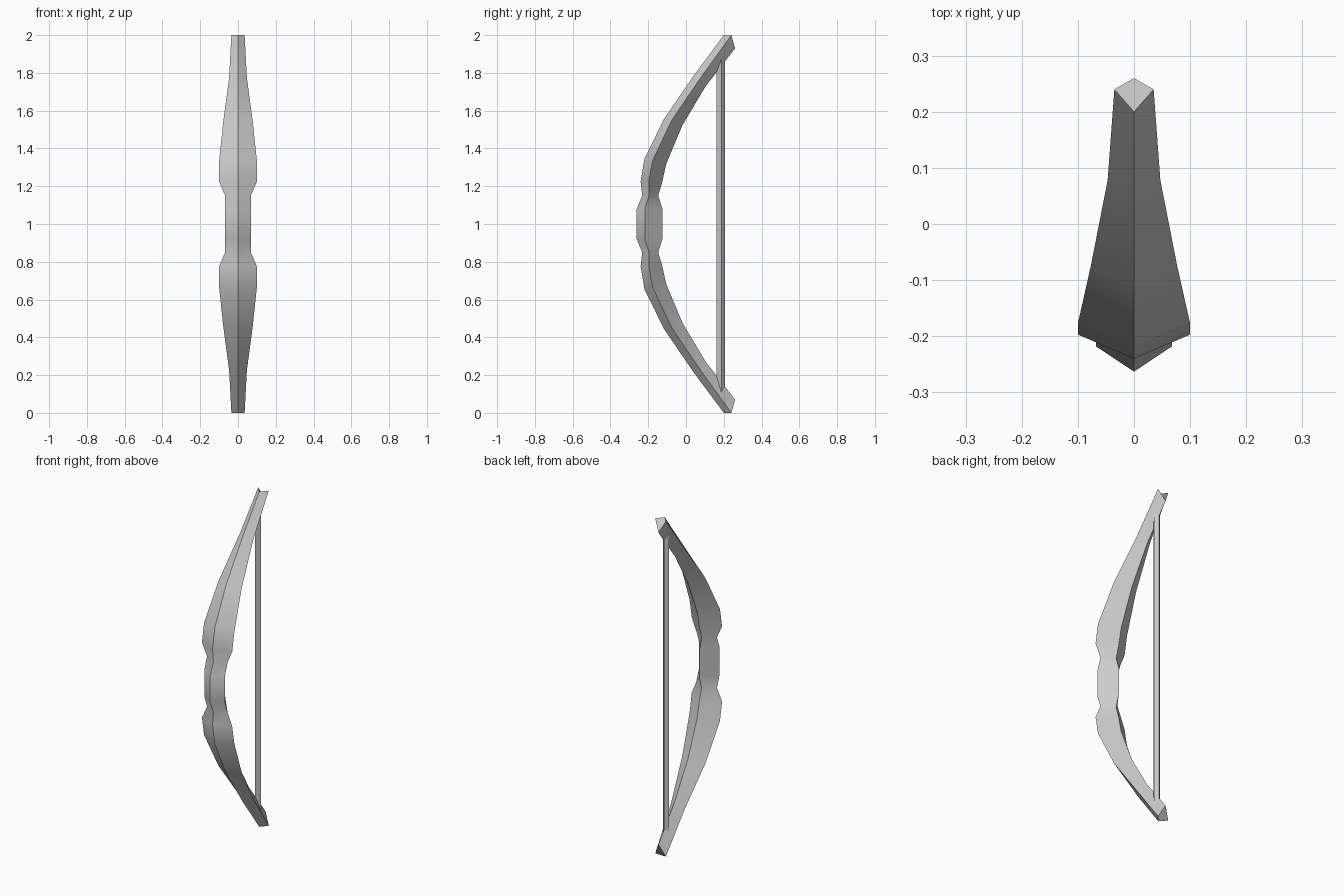
import bpy, bmesh, math

if "Cube" in bpy.data.objects:
    bpy.data.objects.remove(bpy.data.objects["Cube"])


def diamond_loft(name, sections):
    """Loft four-sided rings: each section is (front, half_width, side, back), points are (y, z)."""
    bm = bmesh.new()
    rings = []
    for (fy, fz), w, (sy, sz), (by, bz) in sections:
        pts = [(0, fy, fz), (w, sy, sz), (0, by, bz), (-w, sy, sz)]
        rings.append([bm.verts.new(p) for p in pts])
    for a, b in zip(rings, rings[1:]):
        for i in range(4):
            j = (i + 1) % 4
            bm.faces.new((a[i], a[j], b[j], b[i]))
    bm.faces.new(rings[0][::-1])
    bm.faces.new(rings[-1])
    bmesh.ops.recalc_face_normals(bm, faces=bm.faces[:])
    mesh = bpy.data.meshes.new(name)
    bm.to_mesh(mesh)
    bm.free()
    obj = bpy.data.objects.new(name, mesh)
    bpy.context.collection.objects.link(obj)
    # Smooth along the bend, crisp along the ridges
    bpy.ops.object.select_all(action='DESELECT')
    obj.select_set(True)
    bpy.context.view_layer.objects.active = obj
    bpy.ops.object.shade_smooth_by_angle(angle=math.radians(30))
    return obj


def flip(section):
    """Mirror a section about mid height z = 1."""
    f, w, s, b = section
    m = lambda p: (p[0], 2 - p[1])
    return (m(f), w, m(s), m(b))


# Upper half of the bow, from grip to tip
upper = [
    ((-0.263, 1.075), 0.068, (-0.218, 1.085), (-0.125, 1.08)),
    ((-0.232, 1.15), 0.068, (-0.195, 1.15), (-0.147, 1.15)),
    ((-0.24, 1.225), 0.10, (-0.197, 1.225), (-0.125, 1.225)),
    ((-0.22, 1.345), 0.10, (-0.177, 1.335), (-0.105, 1.317)),
    ((-0.117, 1.555), 0.077, (-0.075, 1.55), (-0.018, 1.525)),
    ((0.04, 1.785), 0.047, (0.078, 1.775), (0.105, 1.73)),
    ((0.20, 2.0), 0.035, (0.24, 2.0), (0.26, 1.93)),
]
diamond_loft("bow_body", [flip(s) for s in reversed(upper)] + upper)

# Straight string, its ends buried in the limbs
string_end = ((0.162, 1.895), 0.021, (0.188, 1.895), (0.206, 1.895))
diamond_loft("bow_string", [flip(string_end), string_end])
